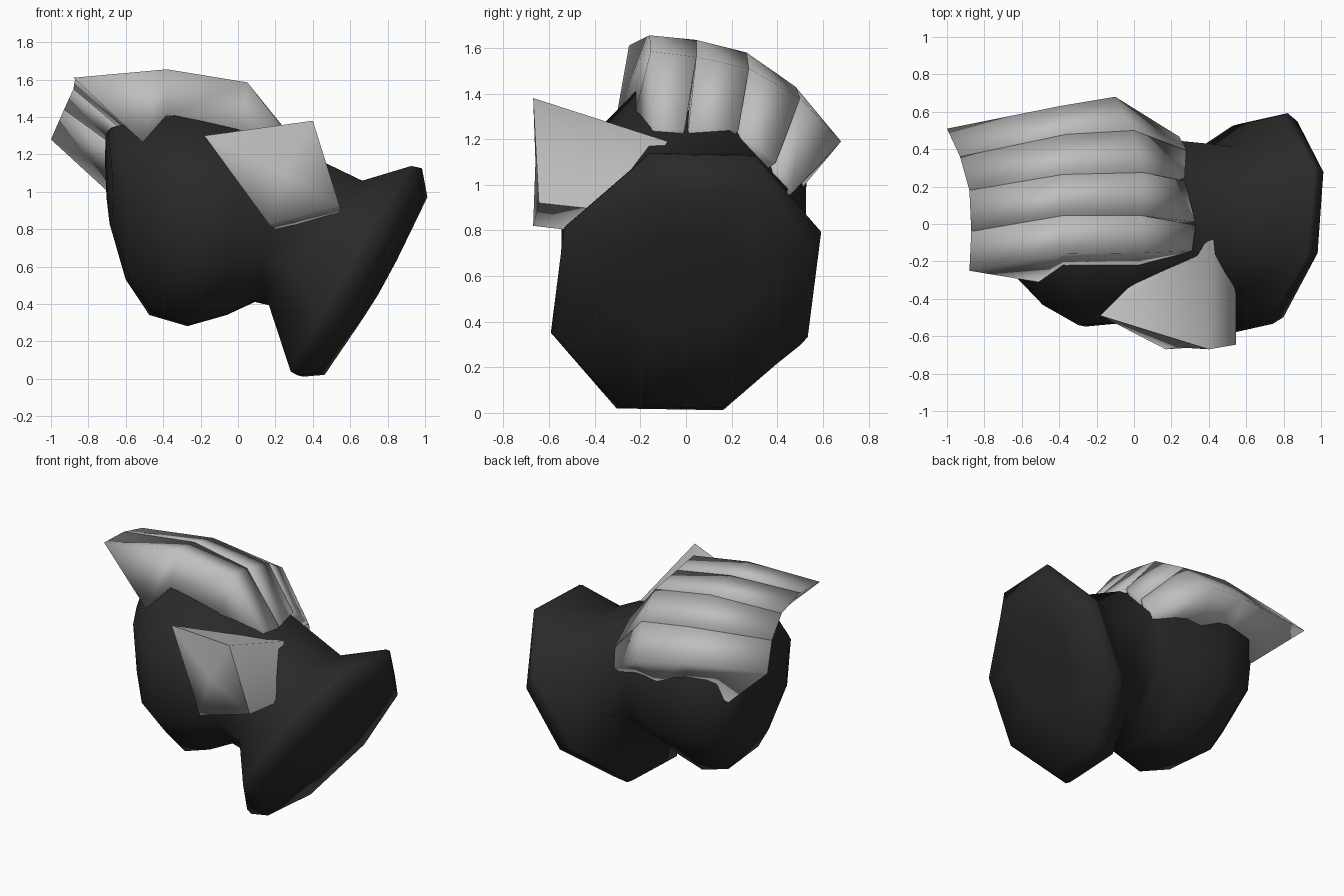
import bpy, bmesh, math
from mathutils import Vector

if "Cube" in bpy.data.objects:
    bpy.data.objects.remove(bpy.data.objects["Cube"])


def material(name, v):
    m = bpy.data.materials.new(name)
    m.diffuse_color = (v, v, v, 1)
    m.use_nodes = True
    m.node_tree.nodes["Principled BSDF"].inputs["Base Color"].default_value = m.diffuse_color
    return m


BLACK = material("black fabric", 0.022)
GREY = material("grey plate", 0.52)


def finish(name, bm, mat, angle):
    bmesh.ops.recalc_face_normals(bm, faces=bm.faces)
    me = bpy.data.meshes.new(name)
    bm.to_mesh(me)
    bm.free()
    me.materials.append(mat)
    me.shade_smooth()
    me.set_sharp_from_angle(angle=math.radians(angle))
    ob = bpy.data.objects.new(name, me)
    bpy.context.collection.objects.link(ob)
    return ob


def loft(name, rings, mat, angle):
    """Skin a list of equal-length point rings and cap both ends."""
    bm = bmesh.new()
    rows = [[bm.verts.new(p) for p in r] for r in rings]
    n = len(rows[0])
    for a, b in zip(rows, rows[1:]):
        for i in range(n):
            j = (i + 1) % n
            bm.faces.new((a[i], a[j], b[j], b[i]))
    bm.faces.new(rows[0])
    bm.faces.new(rows[-1])
    return finish(name, bm, mat, angle)


# Glove: octagonal rings from the cuff end to the knuckle end.
# Each ring: top x, top z, bottom x, bottom z, half width in y,
# then yaw (x per y), lean (y per z) and sideways shift
def octagon(tx, tz, bx, bz, w, yaw, lean, shift):
    top, bot = Vector((tx, 0, tz)), Vector((bx, 0, bz))
    c, up = (top + bot) / 2, (top - bot) / 2
    k = 0.99 / math.cos(math.pi / 8)
    pts = []
    for i in range(8):
        a = math.radians(22.5 + 45 * i - 1)
        v = up * math.sin(a) * k
        y = math.cos(a) * k * w + lean * v.z
        pts.append(c + v + Vector((yaw * y, y + shift, 0)))
    return pts


glove_sections = [
    (0.90, 0.77, 0.66, 0.32, 0.26, 0.08, 0.11, 0),
    (0.995, 0.98, 0.45, 0.02, 0.53, 0.08, 0.11, 0),
    (0.965, 1.135, 0.335, 0.01, 0.57, 0.08, 0.11, 0),
    (0.94, 1.14, 0.30, 0.03, 0.56, 0.08, 0.11, 0),
    (0.67, 1.06, 0.17, 0.39, 0.41, 0.05, 0.05, 0),
    (0.25, 1.26, 0.09, 0.41, 0.45, 0, 0, 0),
    (0.00, 1.34, -0.06, 0.34, 0.52, 0, 0, -.01),
    (-0.35, 1.41, -0.26, 0.28, 0.54, -.05, 0, -.01),
    (-0.55, 1.38, -0.46, 0.34, 0.46, -.08, 0, .02),
    (-0.67, 1.35, -0.59, 0.53, 0.34, -.08, 0, .04),
    (-0.70, 1.31, -0.68, 0.83, 0.22, -.08, 0, .04),
]
loft("glove", [octagon(*s) for s in glove_sections], BLACK, 75)

# Finger plates: five border lines (tip, two knuckles, base),
# each with the tilt of its side wall at the tip and elsewhere
borders = [
    (10, 14, [(-.88, -.25, 1.61), (-.38, -.16, 1.655), (.05, -.155, 1.585), (.31, -.15, 1.25)]),
    (8, 8, [(-.87, -.04, 1.61), (-.38, .045, 1.635), (.04, .045, 1.56), (.33, .00, 1.24)]),
    (27, 27, [(-.88, .18, 1.55), (-.38, .265, 1.58), (.05, .275, 1.51), (.27, .24, 1.24)]),
    (40, 45, [(-.93, .36, 1.44), (-.36, .48, 1.43), (.00, .50, 1.38), (.28, .40, 1.09)]),
    (14, 40, [(-1.0, .51, 1.28), (-.40, .63, 1.24), (-.10, .68, 1.19), (.24, .47, .96)]),
]
# how far the inner edge sits along x and in depth at each station
inset = [(0.37, 0.35), (0.0, 0.25), (-0.03, 0.28), (-0.10, 0.12)]


def normal(deg):
    a = math.radians(deg)
    return Vector((0, math.sin(a), math.cos(a)))


for f in range(4):
    rings = []
    for s in range(4):
        (t0, w0, line0), (t1, w1, line1) = borders[f], borders[f + 1]
        n0, n1 = (normal(t0), normal(t1)) if s == 0 else (normal(w0), normal(w1))
        p, q = Vector(line0[s]), Vector(line1[s])
        dx, d = inset[s]
        shift = Vector((dx, 0, 0))
        pi, qi = p + shift - n0 * d, q + shift - n1 * d
        # the base narrows a little so gaps open between the fingers
        t = 0.04 if s == 3 else 0.0
        rings.append([p.lerp(q, t), q.lerp(p, t), qi.lerp(pi, 4 * t), pi.lerp(qi, 4 * t)])
    loft(f"finger_plate_{f + 1}", rings, GREY, 112)

# Thumb plate: bulged outer panel with walls running back into the glove
outer = [(-.18, -.49, 1.30), (.40, -.67, 1.38), (.545, -.645, .92), (.17, -.67, .82)]
inner = [(-.03, -.34, 1.24), (.42, -.08, 1.19), (.545, -.27, .88), (.20, -.50, .80)]
bm = bmesh.new()
o = [bm.verts.new(p) for p in outer]
i_ = [bm.verts.new(p) for p in inner]
mid = bm.verts.new((.24, -.66, 1.10))
for k in range(4):
    j = (k + 1) % 4
    bm.faces.new((o[k], o[j], mid))
    bm.faces.new((o[k], o[j], i_[j], i_[k]))
bm.faces.new(i_)
finish("thumb_plate", bm, GREY, 85)
